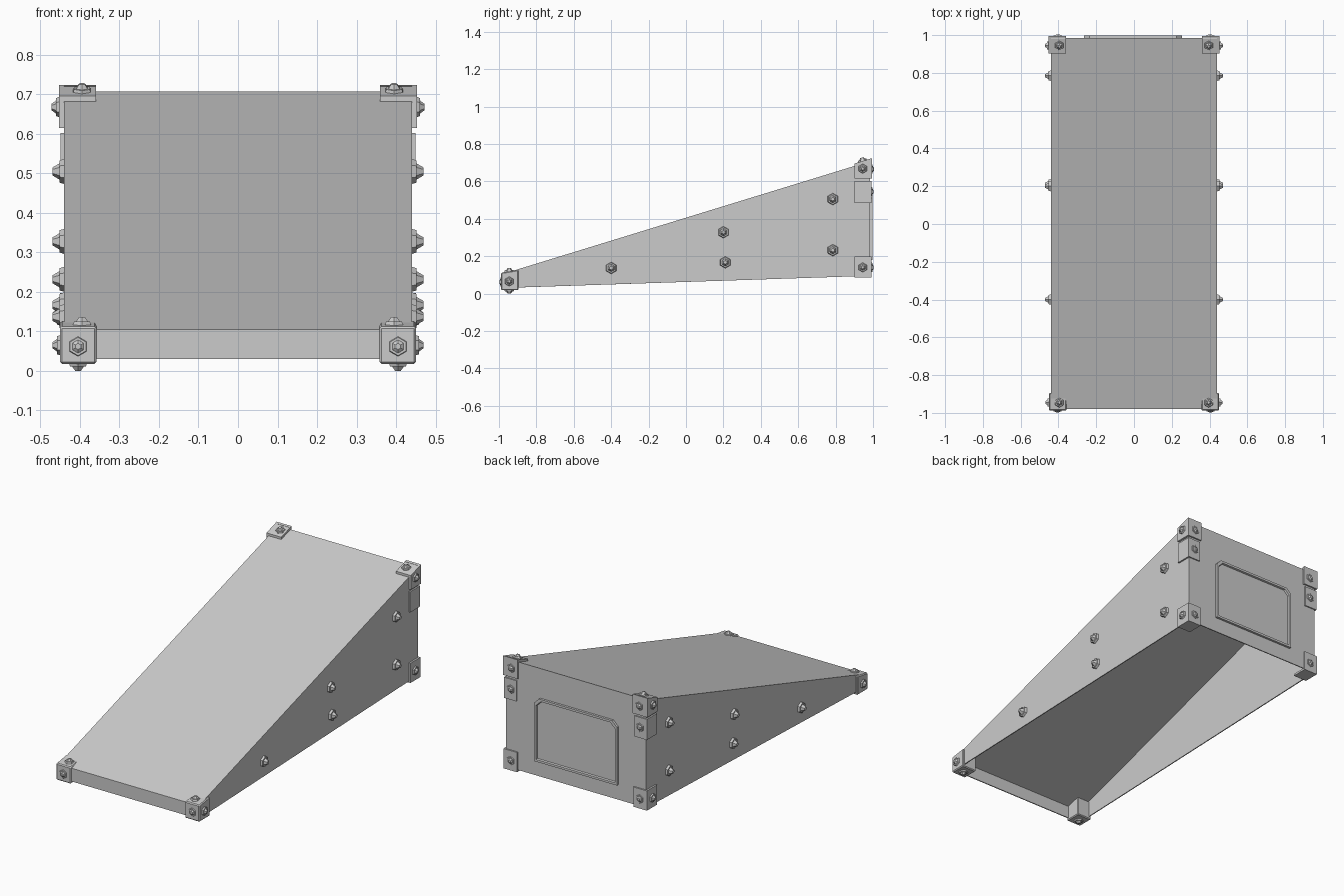
import bpy, bmesh
from mathutils import Vector, Matrix

if "Cube" in bpy.data.objects:
    bpy.data.objects.remove(bpy.data.objects["Cube"])

W = 0.44                      # half width of the ramp
Y0, Y1 = -0.98, 0.985         # front and back


def top(y):                   # height of the sloped deck
    return 0.105 + (y - Y0) * (0.708 - 0.105) / (Y1 - Y0)


def low(y):                   # height of the bottom edge
    return 0.03 + (y - Y0) * (0.095 - 0.03) / (Y1 - Y0)


def finish(name, bm, mirror=False, bevel=0.0):
    bmesh.ops.recalc_face_normals(bm, faces=bm.faces)
    me = bpy.data.meshes.new(name)
    bm.to_mesh(me)
    bm.free()
    ob = bpy.data.objects.new(name, me)
    bpy.context.collection.objects.link(ob)
    if bevel:
        b = ob.modifiers.new("bevel", 'BEVEL')
        b.width, b.segments = bevel, 1
    if mirror:
        ob.modifiers.new("mirror", 'MIRROR')
    return ob


def prism(bm, x0, x1, yz):
    """Closed side profile extruded along x."""
    a = [bm.verts.new((x0, y, z)) for y, z in yz]
    b = [bm.verts.new((x1, y, z)) for y, z in yz]
    bm.faces.new(a)
    bm.faces.new(b[::-1])
    for i in range(len(a)):
        j = (i + 1) % len(a)
        bm.faces.new((a[i], b[i], b[j], a[j]))


def rect(y0, y1, z0, z1):
    return [(y0, z0), (y1, z0), (y1, z1), (y0, z1)]


def bolt(bm, pos, axis, r=0.033, h=0.03):
    """Hexagonal washer with a tapered, faceted head."""
    rot = Vector(axis).to_track_quat('Z', 'Y').to_matrix().to_4x4()
    base = Matrix.Translation(pos) @ rot
    for r1, r2, z0, z1, n in ((r, r * .85, -.004, h * .4, 6),
                              (r * .62, r * .3, h * .4, h, 6)):
        bmesh.ops.create_cone(bm, cap_ends=True, segments=n, radius1=r1, radius2=r2,
                              depth=z1 - z0,
                              matrix=base @ Matrix.Translation((0, 0, (z0 + z1) / 2)))


# Hollow ramp body, open underneath
bm = bmesh.new()
prism(bm, -W, W, [(Y0, low(Y0)), (Y1, low(Y1)), (Y1, top(Y1)), (Y0, top(Y0))])
bmesh.ops.recalc_face_normals(bm, faces=bm.faces)
bm.normal_update()
bottom = [f for f in bm.faces if f.normal.z < -0.9]
bmesh.ops.delete(bm, geom=bottom, context='FACES_ONLY')
body = finish("ramp_body", bm)
s = body.modifiers.new("thickness", 'SOLIDIFY')
s.thickness, s.offset = 0.008, -1

# Front corner caps
bm = bmesh.new()
prism(bm, 0.358, 0.45, [(-0.988, 0.018), (-0.895, 0.018), (-0.895, 0.127), (-0.988, 0.112)])
finish("front_corner_cap", bm, True, 0.005)

# Upper back corner brackets: side, back and sloped top plates
bm = bmesh.new()
ya, yb = 0.902, 0.994
prism(bm, W - .005, 0.453, [(ya, .615), (yb, .615), (yb, top(yb) + .01), (ya, top(ya) + .01)])
prism(bm, 0.36, W, rect(Y1 - .005, yb, .615, top(yb) + .01))
prism(bm, 0.36, 0.453, [(ya, top(ya) - .005), (yb, top(yb) - .005),
                        (yb, top(yb) + .013), (ya, top(ya) + .013)])
finish("upper_back_bracket", bm, True)

# Wrap-around plates below the upper brackets
bm = bmesh.new()
prism(bm, W - .005, 0.449, rect(ya, 0.992, .485, .602))
prism(bm, 0.37, W, rect(Y1 - .005, 0.992, .485, .602))
finish("corner_wrap_plate", bm, True)

# Lower back corner brackets: side, back and bottom plates
bm = bmesh.new()
prism(bm, W - .005, 0.45, rect(ya, 0.993, .085, .197))
prism(bm, 0.365, W, rect(Y1 - .005, 0.993, .085, .197))
prism(bm, 0.365, 0.45, rect(ya, 0.993, .085, .096))
finish("lower_back_bracket", bm, True)

# Side bolts
bm = bmesh.new()
for y, z in ((-.4, .137), (.2, .328), (.21, .167), (.785, .505), (.785, .232)):
    bolt(bm, (W, y, z), (1, 0, 0))
finish("side_bolts", bm, True)

# Bolts on the corner brackets
bm = bmesh.new()
for pos, axis in (((.45, -.945, .065), (1, 0, 0)),
                  ((.395, -.945, .118), (0, 0, 1)),
                  ((.405, -.945, .018), (0, 0, -1)),
                  ((.405, -.988, .062), (0, -1, 0)),
                  ((.453, .945, .668), (1, 0, 0)),
                  ((.402, .994, .665), (0, 1, 0)),
                  ((.395, .945, top(.945) + .013), (0, -.3, 1)),
                  ((.405, .992, .545), (0, 1, 0)),
                  ((.45, .945, .14), (1, 0, 0)),
                  ((.405, .993, .14), (0, 1, 0))):
    h = .018 if axis[2] == -1 else .01 if axis[1] in (1, -1) else .019
    bolt(bm, pos, axis, 0.027, h)
finish("bracket_bolts", bm, True)

# Back panel: chamfered raised frame round a flat sheet
outline = [(-.265, .18), (.255, .18), (.255, .51), (.225, .54), (-.235, .54), (-.265, .51)]
cx, cz = -0.005, 0.36
bm = bmesh.new()
rings = []
for sx, sz, y in ((1, 1, .982), (1, 1, .998), (.95, .93, .998), (.94, .915, .988)):
    rings.append([bm.verts.new((cx + (x - cx) * sx, y, cz + (z - cz) * sz))
                  for x, z in outline])
for a, b in zip(rings, rings[1:]):
    for i in range(len(a)):
        j = (i + 1) % len(a)
        bm.faces.new((a[i], a[j], b[j], b[i]))
bm.faces.new(rings[-1])
bm.faces.new(rings[0][::-1])
finish("back_panel", bm)
